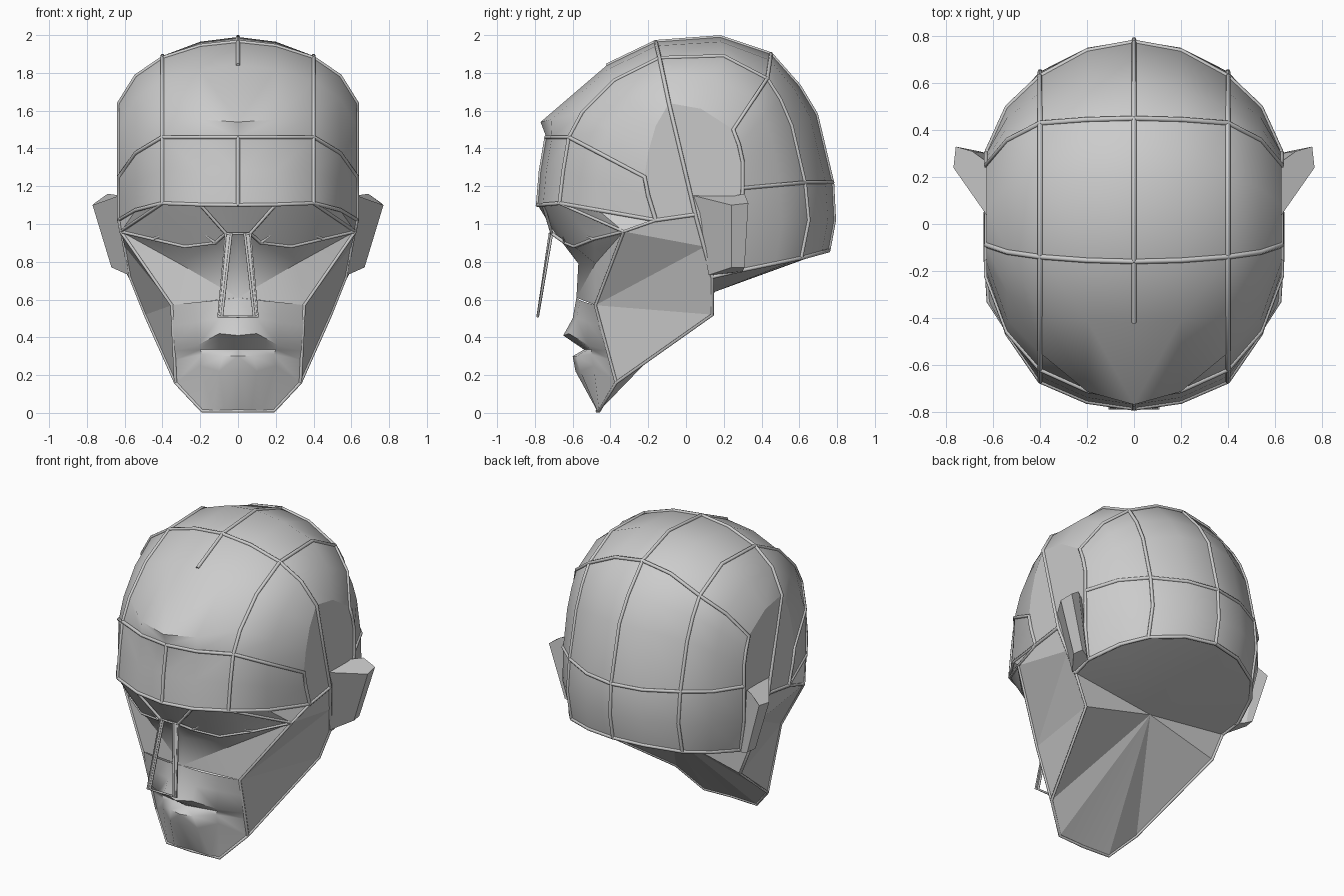
import bpy, bmesh
from mathutils import Vector

if "Cube" in bpy.data.objects:
    bpy.data.objects.remove(bpy.data.objects["Cube"])


def mirror(ob):
    m = ob.modifiers.new("mirror", 'MIRROR')
    m.use_axis[0] = True
    m.merge_threshold = 0.001


def panel(name, verts, faces, angle=0.6):
    me = bpy.data.meshes.new(name)
    me.from_pydata([tuple(v) for v in verts], [], faces)
    bm = bmesh.new()
    bm.from_mesh(me)
    bmesh.ops.recalc_face_normals(bm, faces=bm.faces)
    bm.to_mesh(me)
    bm.free()
    ob = bpy.data.objects.new(name, me)
    bpy.context.collection.objects.link(ob)
    bpy.ops.object.select_all(action='DESELECT')
    ob.select_set(True)
    bpy.context.view_layer.objects.active = ob
    bpy.ops.object.shade_smooth_by_angle(angle=angle)
    mirror(ob)
    return ob


def named_panel(name, pts, faces, angle=0.6):
    keys = sorted({k for f in faces for k in f.split()})
    return panel(name, [pts[k] for k in keys],
                 [[keys.index(k) for k in f.split()] for f in faces], angle)


def grid(name, rows, angle=0.6):
    n = len(rows[0])
    faces = [(r * n + c, r * n + c + 1, (r + 1) * n + c + 1, (r + 1) * n + c)
             for r in range(len(rows) - 1) for c in range(n - 1)]
    return panel(name, [p for r in rows for p in r], faces, angle)


def ridges(name, paths, radius=0.011):
    cu = bpy.data.curves.new(name, 'CURVE')
    cu.dimensions = '3D'
    cu.bevel_depth = radius
    cu.bevel_resolution = 1
    cu.use_fill_caps = True
    for path in paths:
        sp = cu.splines.new('POLY')
        sp.points.add(len(path) - 1)
        for q, p in zip(sp.points, path):
            q.co = (*p, 1)
    ob = bpy.data.objects.new(name, cu)
    bpy.context.collection.objects.link(ob)
    mirror(ob)


# Skull: profiles (y, z) from brow over the crown to the nape
mid = [(-.785, 1.1), (-.77, 1.28), (-.74, 1.46), (-.77, 1.54), (-.42, 1.84), (-.16, 1.965), (.18, 1.99),
       (.45, 1.9), (.6, 1.73), (.69, 1.58), (.775, 1.22), (.785, 1.02), (.755, .86)]
inner = [(-.67, 1.11), (-.65, 1.28), (-.62, 1.46), (-.55, 1.59), (-.38, 1.76), (-.14, 1.88), (.2, 1.89),
         (.43, 1.77), (.5, 1.66), (.56, 1.52), (.63, 1.22), (.65, 1.02), (.61, .82)]
outer = [(-.16, 1.02), (-.2, 1.15), (-.22, 1.25), (-.2, 1.38), (-.16, 1.52), (-.09, 1.64), (.08, 1.61),
         (.25, 1.5), (.28, 1.42), (.3, 1.33), (.3, 1.19), (.29, .95), (.27, .75)]


def section(x, a, b, t):
    out = []
    for p, q in zip(a, b):
        y, z = p[0] + (q[0] - p[0]) * t, p[1] + (q[1] - p[1]) * t
        k = 1 - .3 * max(0, 1 - z) if x > .5 else 1
        out.append(Vector((x * k, y, z)))
    return out


S = [section(0, mid, mid, 0), section(.2, mid, inner, .25), section(.4, inner, inner, 0),
     section(.54, inner, outer, .4), section(.63, outer, outer, 0)]
grid("skull", S, 0.8)

# Named landmarks of the face
P = {k: Vector(v) for k, v in dict(
    o=(.62, -.33, .96), cheek=(.35, -.48, .57), jaw=(.33, -.37, .16), chin=(.19, -.46, .01),
    chin0=(0, -.47, .01), corner=(.49, .14, .52), back=(.57, .14, .72), side=(.6, .1, .88),
    top=(.63, .05, 1.05), e0=(0, -.7, .96), e1=(.12, -.64, .9), e2=(.28, -.59, .88),
    e3=(.45, -.49, .92), s0=(0, -.58, .61), s1=(.31, -.48, .79), n0=(0, -.57, .79),
    c0=(0, .15, .64)).items()}
for i in range(5):
    P["b%d" % i] = S[i][0]
    P["w%d" % i] = S[i][-1]

# Side of the head behind the temple
panel("side_of_head", S[4] + [P["back"], P["top"]], [list(range(15))])

# Brow underside and eye sockets
named_panel("brow_underside", P, ["b0 b1 e1 e0", "b1 b2 e2 e1", "b2 e3 e2", "b2 b3 o e3", "b3 b4 o"])
named_panel("eye_socket", P, ["e0 e1 n0", "e1 e2 s1 n0", "e2 e3 s1", "e3 o s1", "n0 s1 s0"], 1.0)
named_panel("cheek_front", P, ["s0 s1 cheek", "s1 o cheek"])
named_panel("cheek_side", P, ["o b4 top side", "o side cheek", "cheek side back corner", "cheek corner jaw"], .2)

# Mouth and chin
grid("muzzle", [
    [P["s0"], (.12, -.56, .595), (.23, -.53, .585), P["cheek"]],
    [(0, -.6, .5), (.1, -.58, .5), (.22, -.52, .48), (.345, -.46, .46)],
    [(0, -.65, .41), (.1, -.62, .42), (.21, -.52, .36), (.34, -.43, .36)],
    [(0, -.54, .335), (.1, -.52, .335), (.2, -.5, .335), (.34, -.42, .33)],
    [(0, -.6, .3), (.08, -.58, .3), (.19, -.5, .31), (.335, -.4, .28)],
    [(0, -.585, .22), (.1, -.56, .22), (.2, -.49, .25), P["jaw"]],
    [P["chin0"], (.07, -.47, .01), (.13, -.47, .01), P["chin"]]], 0.8)

# Underside of jaw and nape
named_panel("underside", P, ["chin0 chin c0", "chin jaw c0", "jaw corner c0", "corner back c0", "back w4 c0",
                             "w4 w3 c0", "w3 w2 c0", "w2 w1 c0", "w1 w0 c0"], .15)

# Nose: open frame with a strip down each side
na, nb, nc = Vector((.035, -.72, .95)), Vector((.065, -.71, .95)), Vector((.105, -.785, .51))
panel("nose_side", [na, nb, nc, (.085, -.785, .51)], [(0, 1, 2, 3)])
ridges("nose_frame", [[(0, -.72, .95), nb, nc, (0, -.785, .51)], [na, (.085, -.785, .51)]], .007)

# Ears: flared wedges
ear = [(.63, .04, 1.15), (.77, .24, 1.1), (.76, .33, 1.11), (.69, .31, 1.16), (.62, .26, 1.15),
       (.58, .12, .73), (.67, .24, .77), (.66, .31, .77), (.62, .3, .75), (.57, .26, .74)]
panel("ear", ear, [(0, 1, 2, 3, 4), (9, 8, 7, 6, 5)] +
      [(i, (i + 1) % 5, (i + 1) % 5 + 5, i + 5) for i in range(5)], .3)


def row(i, a=0, b=5):
    return [S[k][i] for k in range(a, b)]


# Raised seams between the skull panels
ridges("skull_seams", [
    S[0][:3], S[0][4:], S[2],
    row(0) + [P["top"]], row(2) + [S[4][1], S[4][0]],
    row(5) + [P["top"], P["back"]], row(7) + S[4][8:],
    row(10), row(12) + [P["back"]]])

# Raised seams of the face
ridges("face_seams", [
    [P["b2"], P["o"], P["b4"]], [P["o"], P["cheek"], P["jaw"]],
    [P["chin0"], P["chin"], P["jaw"], P["corner"], P["back"]],
    [P["b1"], nb], [P["o"], P["e3"], P["e2"], P["e1"], nb],
    [P["e3"], (.34, -.58, .97), (.2, -.65, .965), P["e1"]]], .009)
